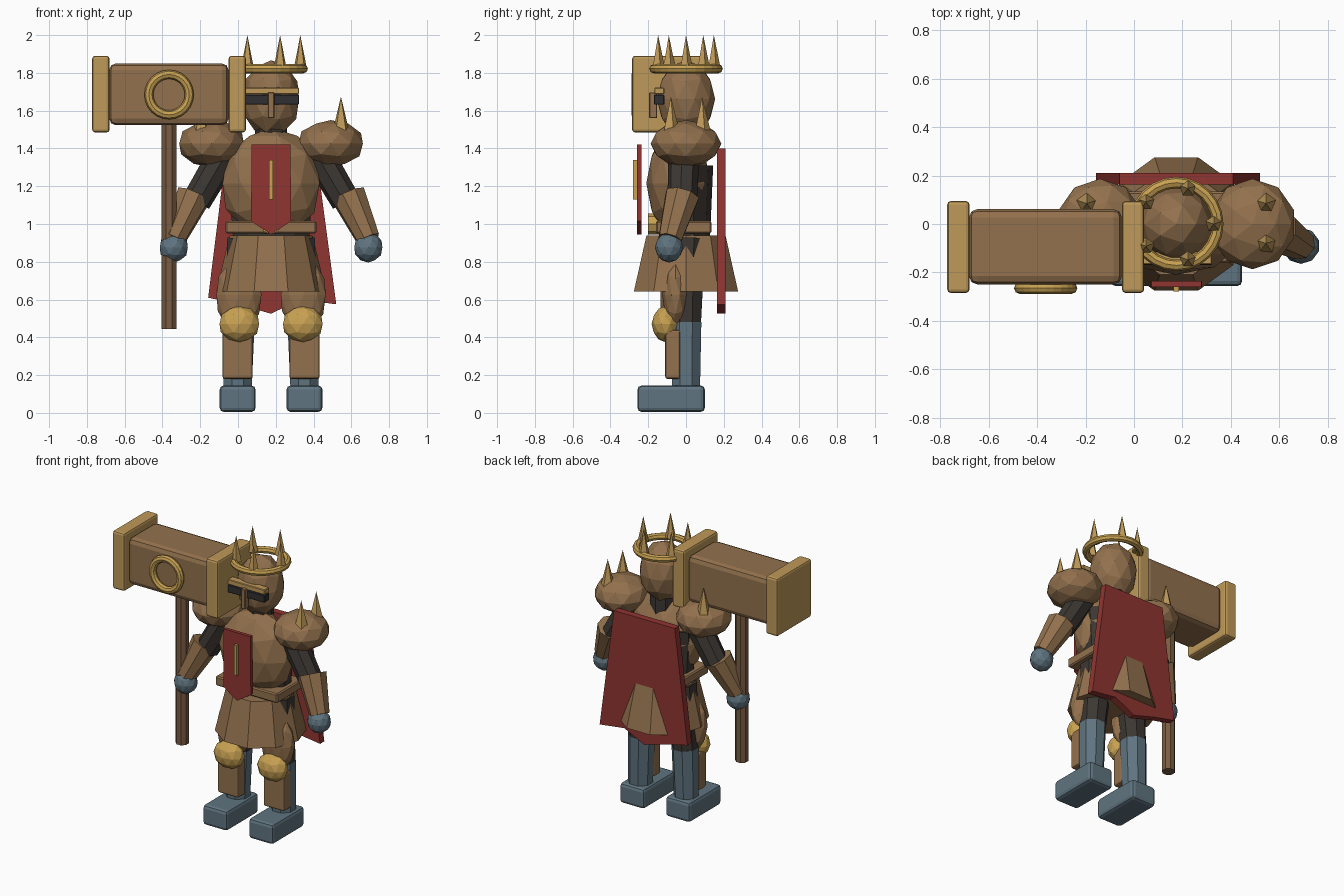
import bpy, bmesh, math
from mathutils import Vector, Matrix

if "Cube" in bpy.data.objects:
    bpy.data.objects.remove(bpy.data.objects["Cube"])

CX = 0.175  # body centre line


def material(name, rgb):
    m = bpy.data.materials.new(name)
    m.diffuse_color = (*rgb, 1)
    m.use_nodes = True
    m.node_tree.nodes["Principled BSDF"].inputs["Base Color"].default_value = m.diffuse_color
    return m


BROWN = material("leather_brown", (0.29, 0.165, 0.075))
GOLD = material("bright_gold", (0.58, 0.36, 0.085))
BRASS = material("pale_brass", (0.52, 0.32, 0.10))
WOOD = material("dark_wood", (0.20, 0.11, 0.055))
RED = material("cloth_red", (0.28, 0.035, 0.03))
STEEL = material("blue_steel", (0.115, 0.175, 0.215))
DARK = material("dark_cloth", (0.045, 0.038, 0.032))
SLIT = material("visor_black", (0.03, 0.03, 0.032))


def finish(name, bm, mat):
    me = bpy.data.meshes.new(name)
    bmesh.ops.recalc_face_normals(bm, faces=bm.faces)
    bm.to_mesh(me)
    bm.free()
    me.materials.append(mat)
    ob = bpy.data.objects.new(name, me)
    bpy.context.collection.objects.link(ob)
    return ob


def box(name, mat, x, y, z, bevel=0.0, seg=2):
    """Box from (min, max) ranges, optionally bevelled."""
    bm = bmesh.new()
    bmesh.ops.create_cube(bm, size=1)
    for v in bm.verts:
        v.co = [r[0] + (c + 0.5) * (r[1] - r[0]) for c, r in zip(v.co, (x, y, z))]
    if bevel:
        bmesh.ops.bevel(bm, geom=bm.edges[:], offset=bevel, segments=seg,
                        affect='EDGES', profile=0.5)
    return finish(name, bm, mat)


def ball(name, mat, c, r, sub=2):
    """Faceted ellipsoid."""
    bm = bmesh.new()
    bmesh.ops.create_icosphere(bm, subdivisions=sub, radius=1)
    for v in bm.verts:
        v.co = [c[i] + v.co[i] * r[i] for i in range(3)]
    return finish(name, bm, mat)


def cone(name, mat, a, b, r1, r2, sides=8, turn=0.0, squash=1.0):
    """Tapered prism from point a to point b."""
    a, b = Vector(a), Vector(b)
    bm = bmesh.new()
    bmesh.ops.create_cone(bm, cap_ends=True, segments=sides, radius1=r1,
                          radius2=r2, depth=(b - a).length)
    rot = Vector((0, 0, 1)).rotation_difference(b - a).to_matrix().to_4x4()
    bm.transform(Matrix.Translation((a + b) / 2) @ rot
                 @ Matrix.Diagonal((1, squash, 1, 1)) @ Matrix.Rotation(turn, 4, 'Z'))
    return finish(name, bm, mat)


def ring(name, mat, c, major, minor, axis='Z', n=24, m=8):
    """Torus around the Z or Y axis."""
    bm = bmesh.new()
    rows = []
    for i in range(n):
        t = 2 * math.pi * i / n
        row = []
        for j in range(m):
            p = 2 * math.pi * j / m
            d = major + minor * math.cos(p)
            u, v, w = d * math.cos(t), d * math.sin(t), minor * math.sin(p)
            co = (u, v, w) if axis == 'Z' else (u, w, v)
            row.append(bm.verts.new(Vector(co) + Vector(c)))
        rows.append(row)
    for i in range(n):
        for j in range(m):
            k, l = (i + 1) % n, (j + 1) % m
            bm.faces.new((rows[i][j], rows[k][j], rows[k][l], rows[i][l]))
    return finish(name, bm, mat)


def plate(name, mat, outline, y0, y1):
    """Upright sheet with an x,z outline."""
    bm = bmesh.new()
    f = bm.faces.new([bm.verts.new((x, y0, z)) for x, z in outline])
    ext = bmesh.ops.extrude_face_region(bm, geom=[f])
    for v in ext["geom"]:
        if isinstance(v, bmesh.types.BMVert):
            v.co.y = y1
    return finish(name, bm, mat)


# Limbs, built once per side
for s, side in ((-1, "right"), (1, "left")):
    def X(d):
        return CX + s * d

    def span(d, w):
        return (X(d) - w, X(d) + w)

    box(side + "_boot", STEEL, span(0.177, 0.095), (-0.257, 0.1), (0.005, 0.145), 0.022)
    cone(side + "_boot_shaft", STEEL, (X(0.177), 0, 0.12), (X(0.168), 0, 0.48),
         0.08, 0.088, 8, math.pi / 8)
    cone(side + "_thigh", DARK, (X(0.168), 0, 0.46), (X(0.13), 0, 0.92), 0.085, 0.11, 8, math.pi / 8)
    box(side + "_greave", BROWN, span(0.177, 0.08), (-0.11, -0.03), (0.18, 0.44), 0.012)
    ball(side + "_knee_guard", GOLD, (X(0.168), -0.107, 0.47), (0.11, 0.075, 0.096))
    ball(side + "_thigh_guard", BROWN, (X(0.17), -0.055, 0.625), (0.125, 0.07, 0.195))
    # Arm
    ball(side + "_pauldron", BROWN, (X(0.315), 0, 1.425), (0.18, 0.187, 0.125))
    for y in (-0.08, 0.085):
        cone(side + "_pauldron_spike", BRASS, (X(0.37), y, 1.49), (X(0.37), y, 1.675),
             0.046, 0, 5)
    cone(side + "_upper_arm", DARK, (X(0.22), -0.01, 1.42), (X(0.395), -0.02, 1.12),
         0.085, 0.078, 8)
    cone(side + "_bracer", BROWN, (X(0.41), -0.02, 1.15), (X(0.515), -0.085, 0.92),
         0.095, 0.065, 8)
    ball(side + "_hand", STEEL, (X(0.515), -0.09, 0.876), (0.078, 0.075, 0.08))

# Torso, belt and skirt
cone("under_torso", DARK, (CX, 0, 0.9), (CX, 0, 1.31), 0.21, 0.24, 10, 0, 0.6)
ball("breastplate", BROWN, (CX, -0.04, 1.215), (0.27, 0.17, 0.295))
box("belt", BROWN, (CX - 0.24, CX + 0.24), (-0.16, 0.135), (0.95, 1.015), 0.008, 1)
cone("belt_buckle", GOLD, (CX, -0.2, 1.0), (CX, -0.14, 1.0), 0.055, 0.055, 8)
cone("skirt", BROWN, (CX, 0, 0.643), (CX, 0, 0.94), 0.29, 0.22, 10, math.pi / 10)

# Tabard with gold strip
plate("tabard", RED, [(CX - 0.103, 1.42), (CX + 0.103, 1.42), (CX + 0.106, 1.015),
                      (CX, 0.945), (CX - 0.106, 1.015)], -0.26, -0.236)
box("tabard_strip", GOLD, (CX - 0.011, CX + 0.011), (-0.28, -0.255), (1.13, 1.34))

# Cape with ragged hem
plate("cape", RED, [(CX - 0.235, 1.4), (CX + 0.235, 1.4), (0.52, 0.575), (0.33, 0.6),
                    (CX, 0.525), (0.0, 0.575), (-0.158, 0.61)], 0.163, 0.21)

# Head and helmet
cone("neck", DARK, (CX, 0, 1.38), (CX, 0, 1.55), 0.085, 0.085, 8)
ball("helmet", BROWN, (CX, 0, 1.662), (0.156, 0.154, 0.205))
box("visor_slit", SLIT, (CX - 0.143, CX + 0.148), (-0.17, -0.115), (1.632, 1.685), 0.004, 1)
box("brow_bar", BRASS, (CX - 0.143, CX + 0.148), (-0.168, -0.115), (1.687, 1.722), 0.004, 1)
box("nose_guard", BROWN, (CX - 0.017, CX + 0.017), (-0.195, -0.153), (1.56, 1.697), 0.004, 1)

# Crown
ring("crown_band", GOLD, (CX, 0, 1.822), 0.171, 0.024)
for i in range(5):
    a = 2 * math.pi * i / 5
    x, y = CX + 0.155 * math.cos(a), 0.155 * math.sin(a)
    cone("crown_spike", BRASS, (x, y, 1.825), (x, y, 2.0), 0.036, 0, 5)

# Great hammer
HX, HY = -0.365, -0.094
cone("hammer_handle", WOOD, (HX, HY, 0.445), (HX, HY, 1.56), 0.043, 0.043, 8, math.pi / 8)
box("hammer_head", BROWN, (-0.682, -0.05), (-0.25, 0.062), (1.523, 1.85), 0.035)
for name, x in (("outer", (-0.772, -0.68)), ("inner", (-0.05, 0.042))):
    box(name + "_hammer_cap", BRASS, x, (-0.285, 0.095), (1.485, 1.89), 0.015)
ring("hammer_ring", GOLD, (HX, -0.265, 1.685), 0.107, 0.024, 'Y')
